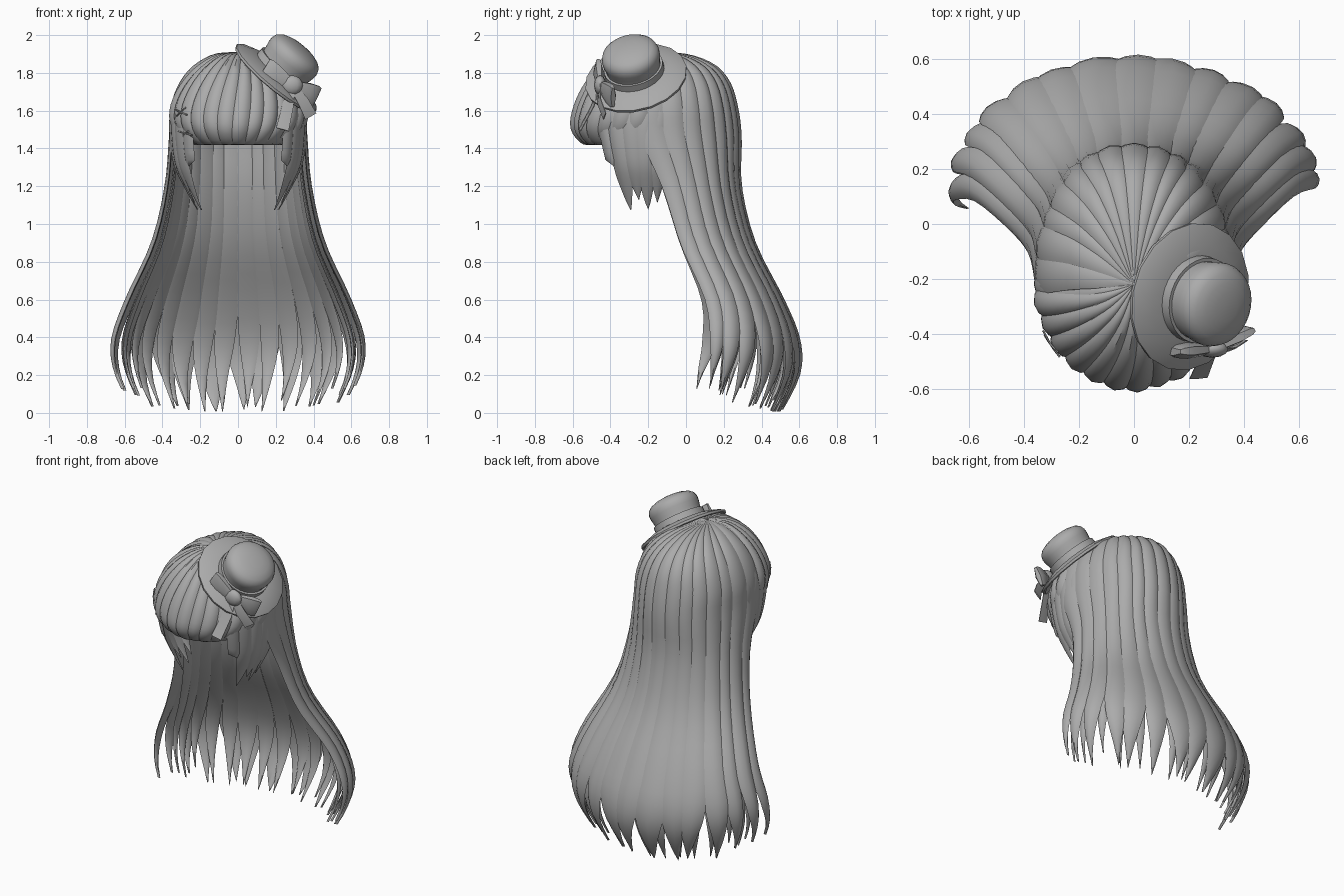
import bpy, bmesh, math, random
from mathutils import Vector as V

if "Cube" in bpy.data.objects:
    bpy.data.objects.remove(bpy.data.objects["Cube"])

random.seed(4)
mat = bpy.data.materials.new("soft_grey")
mat.diffuse_color = (0.41, 0.41, 0.41, 1)
mat.use_nodes = True
mat.node_tree.nodes["Principled BSDF"].inputs["Base Color"].default_value = mat.diffuse_color


def finish(name, bm, angle=45):
    bmesh.ops.recalc_face_normals(bm, faces=bm.faces)
    me = bpy.data.meshes.new(name)
    bm.to_mesh(me)
    bm.free()
    ob = bpy.data.objects.new(name, me)
    bpy.context.collection.objects.link(ob)
    me.materials.append(mat)
    bpy.ops.object.select_all(action='DESELECT')
    ob.select_set(True)
    bpy.context.view_layer.objects.active = ob
    bpy.ops.object.shade_smooth_by_angle(angle=math.radians(angle))
    return ob


def loft(bm, rings):
    """Skin closed rings of equal length and cap both ends."""
    vs = [[bm.verts.new(p) for p in r] for r in rings]
    n = len(vs[0])
    for a, b in zip(vs, vs[1:]):
        for i in range(n):
            j = (i + 1) % n
            bm.faces.new((a[i], a[j], b[j], b[i]))
    bm.faces.new(vs[0])
    bm.faces.new(vs[-1])


# Hair guide rows: height, centre y, x radius, y radius
BACK = [(1.91, -.22, .001, .001), (1.895, -.21, .12, .20), (1.835, -.2, .225, .335),
        (1.745, -.2, .30, .415), (1.62, -.2, .345, .455), (1.46, -.19, .355, .465),
        (1.2, -.09, .378, .37), (.9, .0, .448, .355), (.6, .12, .585, .385),
        (.38, .125, .662, .465), (.2, .085, .645, .505), (.005, .05, .55, .45)]
FRONT = [(1.91, -.22, .001, .001), (1.885, -.21, .12, .14), (1.81, -.2, .23, .255),
         (1.71, -.2, .31, .33), (1.6, -.2, .35, .375), (1.5, -.2, .335, .385),
         (1.425, -.2, .27, .335), (1.42, -.2, .22, .27)]
SIDE = FRONT[:5] + [(1.48, -.2, .355, .36), (1.32, -.2, .335, .31),
                    (1.2, -.2, .285, .27), (1.07, -.2, .215, .22)]


def row(tab, t):
    i = min(int(t), len(tab) - 2)
    f = t - i
    p = [tab[max(0, min(len(tab) - 1, i + k))] for k in (-1, 0, 1, 2)]
    return [.5 * (2 * b + (c - a) * f + (2 * a - 5 * b + 4 * c - d) * f * f
                  + (3 * b - a - 3 * c + d) * f ** 3) for a, b, c, d in zip(*p)]


def surf(tab, sgn, phi, t, b=0.0):
    z, cy, rx, ry = row(tab, t)
    # rounder at the head, plain ellipse below
    e = .92 if sgn > 0 and z > 1.3 else 1 - .08 * max(0, min(1, (z - 1) / .3)) * (sgn > 0)
    s, c = math.sin(phi), math.cos(phi)
    s = math.copysign(abs(s) ** e, s)
    c = math.copysign(abs(c) ** e, c)
    lift = b * .3 * max(0, (z - 1.5) / .4) * min(1, t / 2)
    return V((rx * (1 + b) * s, cy + sgn * ry * (1 + b) * c, z + lift))


def lock(bm, tab, sgn, phi, half, t_end, taper, bulge=.06, scale=0, drift=0, n=26,
         power=1.7, tip=.02, sweep=0):
    """One pointed lock of lens section, running from the parting to t_end."""
    rings = []
    for k in range(n + 1):
        t = .05 + (t_end - .05) * k / n
        u = max(0, (t - taper) / (t_end - taper))
        w = half * max(tip, (1 - u ** power))
        mid = phi + drift * u + sweep * (1 - t / t_end) ** 2
        thick = bulge * (1 - .6 * u)
        out = [surf(tab, sgn, mid + w * s, t, scale + thick * (1 - s * s))
               for s in (-1, -.6, 0, .6, 1)]
        inn = [surf(tab, sgn, mid + w * s, t, scale - .012) for s in (.6, 0, -.6)]
        rings.append(out + inn)
    loft(bm, rings)


# Long hair: outer locks, then filler locks that stand further in at the sides
R = math.radians
for name, count, k in (("long_hair_outer", 15, 1.2), ("long_hair_inner", 16, 1.0)):
    bm = bmesh.new()
    outer = name.endswith("outer")
    span = 94 if outer else 86
    step = R(2 * span) / count
    for i in range(count):
        phi = -R(span) + step * (i + .5)
        side = abs(phi) / R(span)
        end = 11 - .75 * side ** 2 - random.uniform(0, .35) * (i % 3 > 0)
        taper = 8.9 - 1.9 * side ** 2 - random.uniform(0, .6) - (0 if outer else .4)
        lock(bm, BACK, 1, phi, step / 2 * k * random.uniform(.95, 1.2), end, taper,
             .04 if outer else .03, (0 if outer else -.035 - .05 * side ** 2)
             + random.uniform(-.012, .006), random.uniform(-.08, .08), 36)
    finish(name, bm)

# Bangs: rounded locks sweeping from the parting and tucked in at the bottom
bm = bmesh.new()
count = 13
step = R(172) / count
for i in range(count):
    phi = -R(86) + step * (i + .5)
    lock(bm, FRONT, -1, phi, step / 2 * 1.25, 7 - random.uniform(0, .2), 4.5,
         .065, random.uniform(-.012, .008), -.1 * math.sin(phi), 24, 5, .45, .3)
finish("bangs", bm)

# Face-framing side locks, mirrored
bm = bmesh.new()
for s in (-1, 1):
    for deg, end, half in ((50, 6.1, 7), (62, 7.95, 10), (75, 7.5, 10),
                           (87, 7.9, 10), (99, 7.6, 9)):
        lock(bm, SIDE, -1, s * R(deg), R(half), end, 6, .045, -.02, s * R(3), 26, 2.4)
finish("side_locks", bm)


# Tilted hat, turned around its own axis
axis = V((.62, -.19, .75)).normalized()
base = V((.195, -.262, 1.765)) + axis * .01
turn = axis.to_track_quat('Z', 'Y')


def lathe(name, profile, seg=18, angle=40):
    bm = bmesh.new()
    rings = [[base + turn @ V((r * math.cos(a), r * math.sin(a), h))
              for a in (2 * math.pi * i / seg for i in range(seg))] for r, h in profile]
    loft(bm, rings)
    return finish(name, bm, angle)


lathe("hat_brim", [(.13, .03), (.2, .015), (.262, -.012), (.272, -.008), (.274, .006),
                   (.264, .012), (.2, .035), (.13, .046)])
lathe("hat_crown", [(.145, .02), (.145, .07), (.148, .1), (.154, .13), (.155, .155),
                    (.146, .18), (.125, .198), (.09, .211), (.05, .218), (.01, .22)], 32)
lathe("hat_band", [(.145, .035), (.16, .035), (.158, .08), (.144, .08)], 32)


# Ribbon bow: two puffed loops, a knot and two tails
def ribbon(bm, pts, widths, thick, across):
    rings = []
    for i, p in enumerate(pts):
        d = (pts[min(i + 1, len(pts) - 1)] - pts[max(i - 1, 0)]).normalized()
        a = (across - d * across.dot(d)).normalized()
        nrm = d.cross(a)
        rings.append([p + a * widths[i] * x + nrm * thick[i] * y for x, y in
                      ((-1, -.5), (0, -1), (1, -.5), (1, .5), (0, 1), (-1, .5))])
    loft(bm, rings)


knot = V((.285, -.455, 1.735))
bm = bmesh.new()
for tip in (V((.14, -.465, 1.825)), V((.415, -.385, 1.67))):
    d = tip - knot
    up = V((d.z, 0, -d.x))
    ribbon(bm, [knot + d * f for f in (0, .3, .65, .9, 1)],
           [.025, .04, .055, .06, .056], [.015, .024, .03, .024, .014], up)
finish("bow_loops", bm, 35)

bm = bmesh.new()
bmesh.ops.create_uvsphere(bm, u_segments=12, v_segments=8, radius=1)
for v in bm.verts:
    v.co = knot + V((v.co.x * .058, v.co.y * .032, v.co.z * .052))
finish("bow_knot", bm)

bm = bmesh.new()
for a, b in ((V((.265, -.49, 1.63)), V((.235, -.56, 1.5))),
             (V((.345, -.46, 1.65)), V((.385, -.43, 1.57)))):
    ribbon(bm, [knot, a, b], [.018, .03, .034], [.004] * 3, V((1, .3, .2)))
finish("bow_tails", bm)


# Small crossed hair pins on one side
bm = bmesh.new()
for (p0, t0), (p1, t1) in (((-62, 4.0), (-46, 4.25)), ((-60, 4.3), (-48, 3.9)),
                           ((-64, 5.1), (-46, 5.35)), ((-62, 5.4), (-48, 5.1))):
    pts = [surf(FRONT, -1, R(p0 + (p1 - p0) * f), t0 + (t1 - t0) * f, .07)
           for f in (0, .33, .67, 1)]
    ribbon(bm, pts, [.004] * 4, [.004] * 4, V((0, 0, 1)))
finish("hair_pins", bm)
